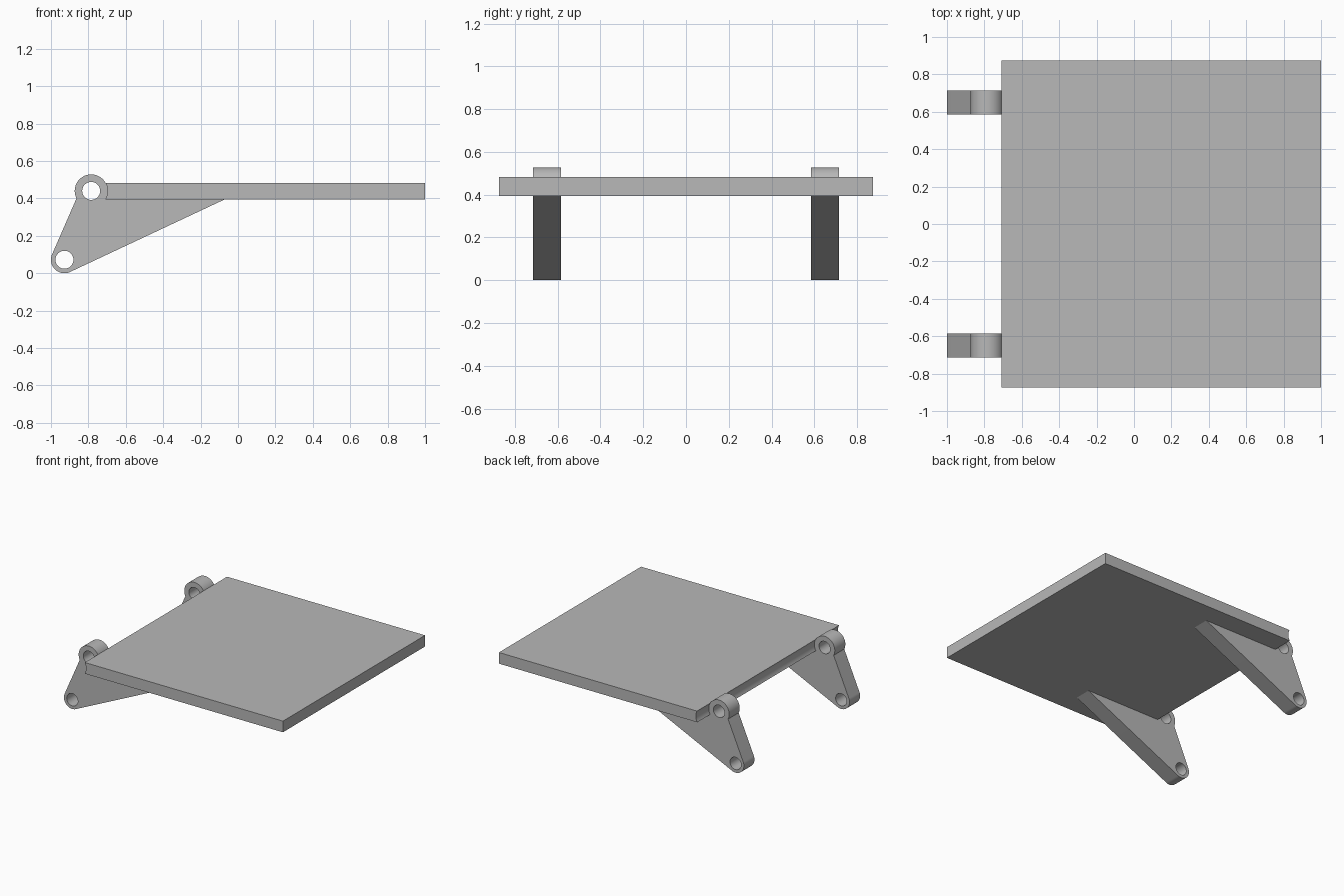
import bpy, bmesh
from math import pi, cos, sin, atan2, acos, hypot, radians

cube = bpy.data.objects.get("Cube")
if cube:
    bpy.data.objects.remove(cube, do_unlink=True)

# Single grey material
grey = bpy.data.materials.new("plain grey")
grey.use_nodes = True
colour = (0.48, 0.48, 0.48, 1)
grey.diffuse_color = colour
grey.node_tree.nodes["Principled BSDF"].inputs["Base Color"].default_value = colour

# Main dimensions in the side profile (x, z)
TOP_EYE, TOP_R = (-0.785, 0.44), 0.088
LOW_EYE, LOW_R = (-0.928, 0.072), 0.072
HOLE_R = 0.048
PANEL_LOW, PANEL_HIGH = 0.395, 0.482
PANEL_DEPTH, ARM_Y, ARM_WIDTH = 1.75, 0.65, 0.13


def arc(centre, radius, start, end, steps=32):
    return [(centre[0] + radius * cos(start + (end - start) * i / steps),
             centre[1] + radius * sin(start + (end - start) * i / steps))
            for i in range(steps + 1)]


def tangent_angle(centre, radius, point, side):
    """Angle on the circle where a line from the point touches it."""
    dx, dz = point[0] - centre[0], point[1] - centre[1]
    return atan2(dz, dx) + side * acos(radius / hypot(dx, dz))


def extrude_profile(name, loops, width, y):
    """Fill closed x-z loops (inner loops are holes) and extrude along y."""
    curve = bpy.data.curves.new(name + "_profile", "CURVE")
    curve.dimensions = "2D"
    curve.fill_mode = "BOTH"
    curve.extrude = width / 2
    for loop in loops:
        spline = curve.splines.new("POLY")
        spline.points.add(len(loop) - 1)
        for point, (x, z) in zip(spline.points, loop):
            point.co = (x, z, 0, 1)
        spline.use_cyclic_u = True
    helper = bpy.data.objects.new(name + "_profile", curve)
    bpy.context.collection.objects.link(helper)
    graph = bpy.context.evaluated_depsgraph_get()
    mesh = bpy.data.meshes.new_from_object(helper.evaluated_get(graph))
    bpy.data.objects.remove(helper, do_unlink=True)
    bpy.data.curves.remove(curve)
    bm = bmesh.new()
    bm.from_mesh(mesh)
    bmesh.ops.remove_doubles(bm, verts=bm.verts, dist=1e-5)
    bmesh.ops.recalc_face_normals(bm, faces=bm.faces)
    bm.to_mesh(mesh)
    bm.free()
    mesh.materials.clear()
    mesh.materials.append(grey)
    obj = bpy.data.objects.new(name, mesh)
    bpy.context.collection.objects.link(obj)
    obj.rotation_euler.x = pi / 2
    obj.location.y = y
    bpy.ops.object.select_all(action="DESELECT")
    obj.select_set(True)
    bpy.context.view_layer.objects.active = obj
    bpy.ops.object.shade_smooth_by_angle(angle=radians(25))
    return obj


# Flat panel with a hollow rounded edge along the pivot side
low = atan2(PANEL_LOW - TOP_EYE[1], 0.0756)
high = atan2(PANEL_HIGH - TOP_EYE[1], 0.0773)
panel = arc(TOP_EYE, TOP_R, high, low, 12) + [(1, PANEL_LOW), (1, PANEL_HIGH)]
extrude_profile("panel", [panel], PANEL_DEPTH, 0)

# Hinge arms: two drilled eyes joined by a tapering web under the panel
neck_angle = pi + 0.47
neck = arc(TOP_EYE, TOP_R, neck_angle, neck_angle, 1)[0]
tip = (-0.07, PANEL_LOW)
left = tangent_angle(LOW_EYE, LOW_R, neck, 1) % (2 * pi)
under = tangent_angle(LOW_EYE, LOW_R, tip, -1) % (2 * pi)
outline = (arc(LOW_EYE, LOW_R, left, under) + [tip]
           + arc(TOP_EYE, TOP_R, low, neck_angle, 48))
holes = [arc(eye, HOLE_R, 0, 2 * pi, 40)[:-1] for eye in (TOP_EYE, LOW_EYE)]
for name, y in (("right_hinge_arm", -ARM_Y), ("left_hinge_arm", ARM_Y)):
    extrude_profile(name, [outline] + holes, ARM_WIDTH, y)
